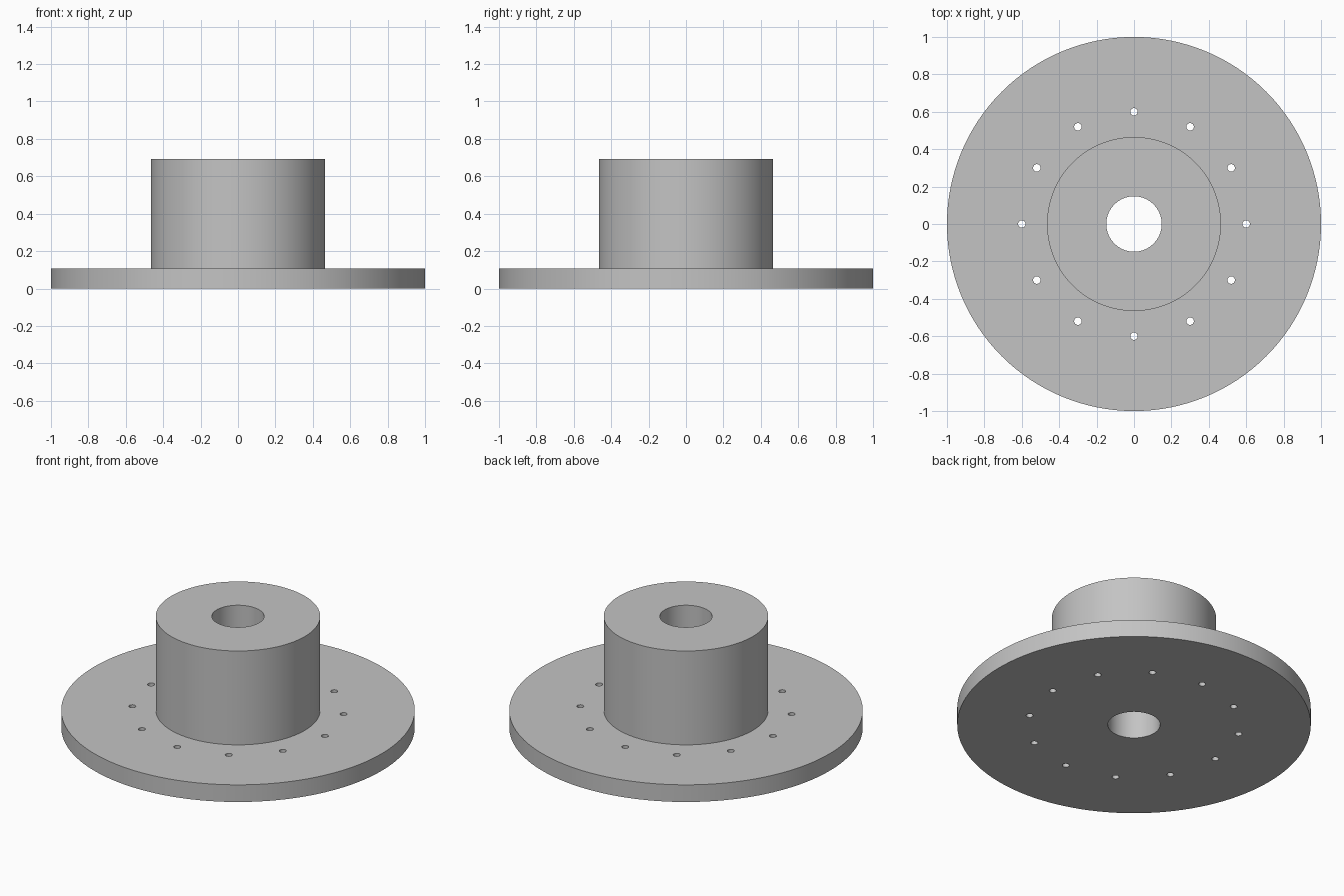
import bpy, bmesh
from math import radians, cos, sin, pi

cube = bpy.data.objects.get("Cube")
if cube:
    bpy.data.objects.remove(cube, do_unlink=True)

FLANGE_R, HUB_R, BORE_R = 1.0, 0.465, 0.148
FLANGE_H, TOTAL_H = 0.107, 0.693
HOLE_R, HOLE_CIRCLE, HOLES = 0.02, 0.6, 12
SEGMENTS = 128

steel = bpy.data.materials.new("plain_grey")
steel.use_nodes = True
GREY = (0.55, 0.55, 0.55, 1)
steel.diffuse_color = GREY
steel.node_tree.nodes["Principled BSDF"].inputs["Base Color"].default_value = GREY


def add_object(name, bm):
    bmesh.ops.recalc_face_normals(bm, faces=bm.faces)
    mesh = bpy.data.meshes.new(name)
    bm.to_mesh(mesh)
    bm.free()
    mesh.materials.append(steel)
    obj = bpy.data.objects.new(name, mesh)
    bpy.context.collection.objects.link(obj)
    return obj


# Flanged hub: closed profile turned around the z axis, including the bore
profile = [(BORE_R, 0), (FLANGE_R, 0), (FLANGE_R, FLANGE_H),
           (HUB_R, FLANGE_H), (HUB_R, TOTAL_H), (BORE_R, TOTAL_H)]
bm = bmesh.new()
rings = []
for i in range(SEGMENTS):
    a = 2 * pi * i / SEGMENTS
    rings.append([bm.verts.new((r * cos(a), r * sin(a), z)) for r, z in profile])
for i, ring in enumerate(rings):
    following = rings[(i + 1) % SEGMENTS]
    for j in range(len(profile)):
        k = (j + 1) % len(profile)
        bm.faces.new((ring[j], following[j], following[k], ring[k]))
hub = add_object("flanged_hub", bm)

# Bolt hole cutters on one circle
bm = bmesh.new()
for i in range(HOLES):
    a = 2 * pi * i / HOLES
    made = bmesh.ops.create_cone(bm, cap_ends=True, segments=24, radius1=HOLE_R,
                                 radius2=HOLE_R, depth=3 * FLANGE_H)
    bmesh.ops.translate(bm, verts=made["verts"],
                        vec=(HOLE_CIRCLE * cos(a), HOLE_CIRCLE * sin(a), FLANGE_H / 2))
cutter = add_object("bolt_hole_cutter", bm)
cutter.hide_render = True

# Drill the holes, then discard the cutter
drill = hub.modifiers.new("bolt_holes", 'BOOLEAN')
drill.operation = 'DIFFERENCE'
drill.solver = 'EXACT'
drill.object = cutter
bpy.ops.object.select_all(action='DESELECT')
hub.select_set(True)
bpy.context.view_layer.objects.active = hub
bpy.ops.object.modifier_apply(modifier=drill.name)
bpy.data.objects.remove(cutter, do_unlink=True)

bpy.ops.object.shade_smooth_by_angle(angle=radians(30))
